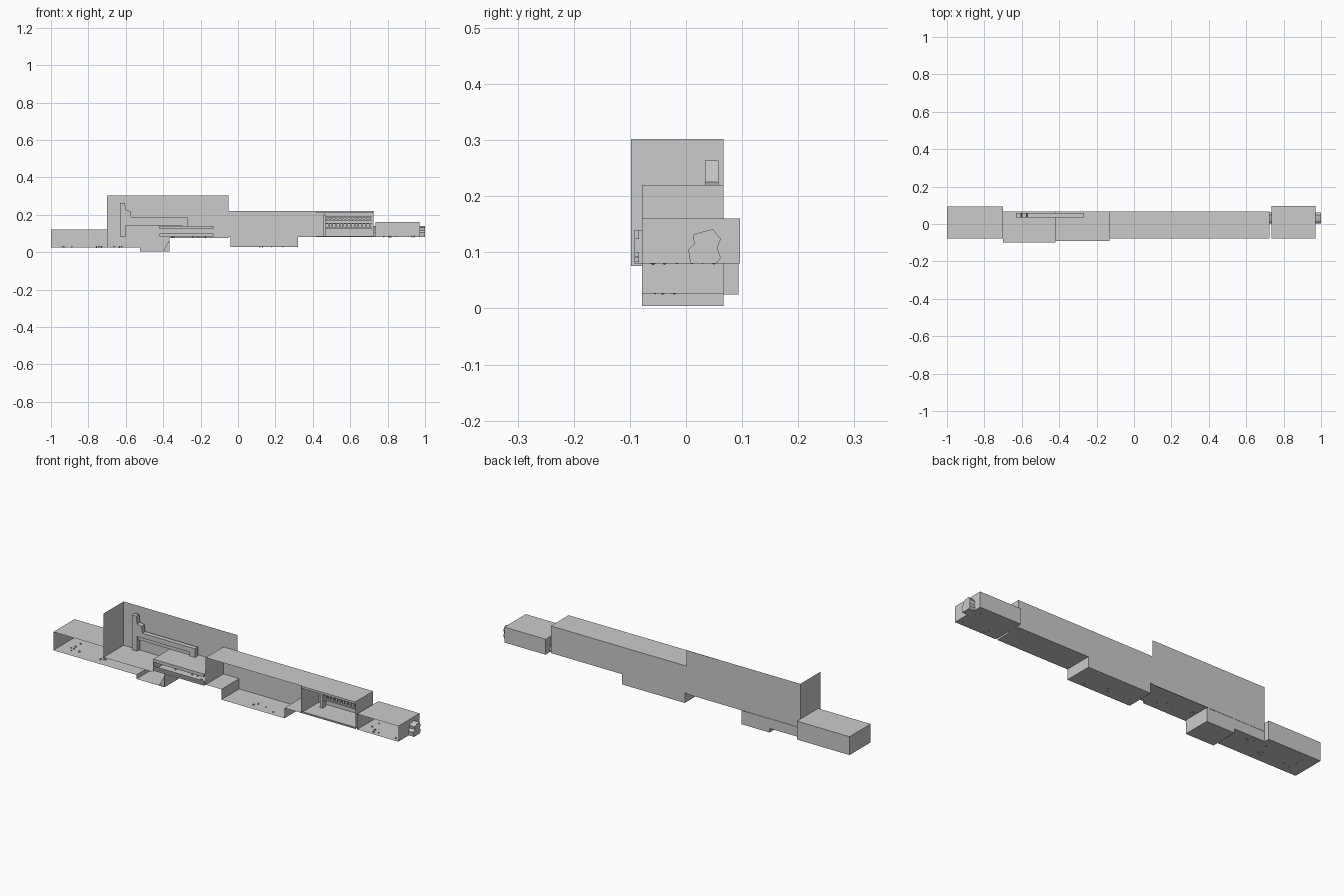
import bpy, bmesh, math, random

cube = bpy.data.objects.get("Cube")
if cube:
    bpy.data.objects.remove(cube, do_unlink=True)

grey = bpy.data.materials.new("plain grey")
grey.use_nodes = True
COLOUR = (0.6, 0.6, 0.6, 1)
grey.diffuse_color = COLOUR
grey.node_tree.nodes["Principled BSDF"].inputs["Base Color"].default_value = COLOUR


def finish(name, bm):
    mesh = bpy.data.meshes.new(name)
    bm.to_mesh(mesh)
    bm.free()
    mesh.materials.append(grey)
    obj = bpy.data.objects.new(name, mesh)
    bpy.context.collection.objects.link(obj)
    return obj


def shell(name, x, y, z, sides):
    """Thin-walled room; sides: l left, r right, b back, t top, f floor."""
    bm = bmesh.new()
    (x0, x1), (y0, y1), (z0, z1) = x, y, z
    quads = {
        "l": [(x0, y0, z0), (x0, y1, z0), (x0, y1, z1), (x0, y0, z1)],
        "r": [(x1, y0, z0), (x1, y0, z1), (x1, y1, z1), (x1, y1, z0)],
        "b": [(x0, y1, z0), (x1, y1, z0), (x1, y1, z1), (x0, y1, z1)],
        "t": [(x0, y0, z1), (x0, y1, z1), (x1, y1, z1), (x1, y0, z1)],
        "f": [(x0, y0, z0), (x1, y0, z0), (x1, y1, z0), (x0, y1, z0)],
    }
    for s in sides:
        bm.faces.new([bm.verts.new(p) for p in quads[s]])
    bmesh.ops.remove_doubles(bm, verts=bm.verts, dist=1e-5)
    return finish(name, bm)


def boxes(name, items):
    """Several solid boxes given as (x range, y range, z range)."""
    bm = bmesh.new()
    for ranges in items:
        made = bmesh.ops.create_cube(bm, size=1)["verts"]
        for v in made:
            for i, (a, b) in enumerate(ranges):
                v.co[i] = (a + b) / 2 + v.co[i] * (b - a)
    return finish(name, bm)


def prism(name, outline, start, vector):
    """Extrude a closed outline of points along a vector."""
    bm = bmesh.new()
    face = bm.faces.new([bm.verts.new(start(*p)) for p in outline])
    new = bmesh.ops.extrude_face_region(bm, geom=[face])["geom"]
    bmesh.ops.translate(bm, vec=vector,
                        verts=[g for g in new if isinstance(g, bmesh.types.BMVert)])
    bmesh.ops.recalc_face_normals(bm, faces=bm.faces)
    return finish(name, bm)


FRONT, BACK, DEEP = -0.078, 0.067, 0.094
HALL = -0.098
MAIN = (FRONT, BACK)

# End room on the right side and the cellar beside it
shell("right_end_room", (-1, -0.7), (FRONT, DEEP), (0.025, 0.12), "lbtf")
shell("end_room_step", (-0.7, -0.7), (BACK, DEEP), (0.025, 0.12), "l")
shell("cellar", (-0.7, -0.525), MAIN, (0.025, 0.075), "bf")
shell("pit", (-0.525, -0.365), MAIN, (0.004, 0.075), "brf")
shell("pit_step", (-0.525, -0.525), MAIN, (0.004, 0.025), "l")
prism("pit_ramp", [(-0.40, 0.004), (-0.365, 0.004), (-0.365, 0.07)],
      lambda x, z: (x, -0.07, z), (0, 0.1, 0))

# Tall open hall with its raised deck
shell("hall_wall", (-0.7, -0.05), (HALL, BACK), (0.076, 0.302), "b")
shell("hall_side_and_floor", (-0.7, -0.42), (HALL, BACK), (0.076, 0.302), "lf")
shell("raised_deck", (-0.42, -0.13), (HALL + 0.006, BACK), (0.08, 0.14), "ltf")
boxes("deck_rails", [((-0.42, -0.13), (-0.092, -0.084), (z, z + 0.008))
                     for z in (0.083, 0.093, 0.124, 0.132)])

# Stepped column and beam on the hall wall
prism("stepped_column",
      [(-.63, .085), (-.63, .264), (-.605, .264), (-.6, .225), (-.575, .22),
       (-.57, .185), (-.27, .185), (-.27, .14), (-.3, .14), (-.3, .16),
       (-.6, .16), (-.6, .085)],
      lambda x, z: (x, 0.034, z), (0, 0.024, 0))
boxes("beam_lip", [((-0.6, -0.29), (0.04, 0.054), (0.142, 0.16))])

# Long middle room with a sunken floor
shell("middle_room", (-0.13, 0.415), MAIN, (0.08, 0.22), "lbt")
shell("sunken_floor", (-0.04, 0.32), MAIN, (0.027, 0.08), "lrbf")
shell("middle_ledge_right", (-0.13, -0.04), MAIN, (0.08, 0.22), "f")
shell("middle_ledge_left", (0.32, 0.415), MAIN, (0.08, 0.22), "f")

# Gallery room with balustrades
shell("gallery_room", (0.415, 0.725), MAIN, (0.08, 0.22), "lrbtf")
rails = [((0.47, 0.715), (0.02, 0.05), (z, z + 0.006)) for z in (0.125, 0.15, 0.17, 0.185)]
for z in (0.131, 0.176):
    rails += [((0.48 + i * 0.02, 0.488 + i * 0.02), (0.025, 0.035), (z, z + 0.02 - (z > 0.15) * 0.011))
              for i in range(12)]
rails += [((0.455, 0.468), (0.02, 0.05), (0.08, 0.2))]
boxes("gallery_balustrades", rails)
boxes("gallery_beams", [((0.418, 0.722), (FRONT, FRONT + 0.012), (0.208, 0.219)),
                        ((0.418, 0.722), (FRONT, FRONT + 0.008), (0.08, 0.086))])

# End room on the left side with rough tunnel mouths
shell("left_end_room", (0.735, 0.97), (FRONT, DEEP + 0.002), (0.08, 0.16), "lrbtf")
rock = [(0.008, 0.08), (0.004, 0.105), (0.015, 0.115), (0.012, 0.131), (0.03, 0.137),
        (0.048, 0.141), (0.062, 0.124), (0.056, 0.108), (0.062, 0.09), (0.054, 0.08)]
prism("outer_tunnel", rock, lambda y, z: (0.97, y, z), (0.03, 0, 0))
prism("inner_tunnel", rock, lambda y, z: (0.725, y, z), (0.01, 0, 0))

# Scattered stones on the floors
random.seed(4)
bm = bmesh.new()
for x0, x1, z, count in [(-0.97, -0.55, 0.028, 14), (-0.02, 0.3, 0.029, 4),
                         (-0.4, -0.15, 0.083, 6), (0.75, 0.95, 0.083, 9)]:
    for i in range(count):
        stone = bmesh.ops.create_icosphere(bm, subdivisions=1,
                                           radius=random.uniform(0.003, 0.006))["verts"]
        bmesh.ops.translate(bm, verts=stone, vec=(
            random.uniform(x0, x1), random.uniform(-0.06, 0.055), z))
finish("stones", bm)
